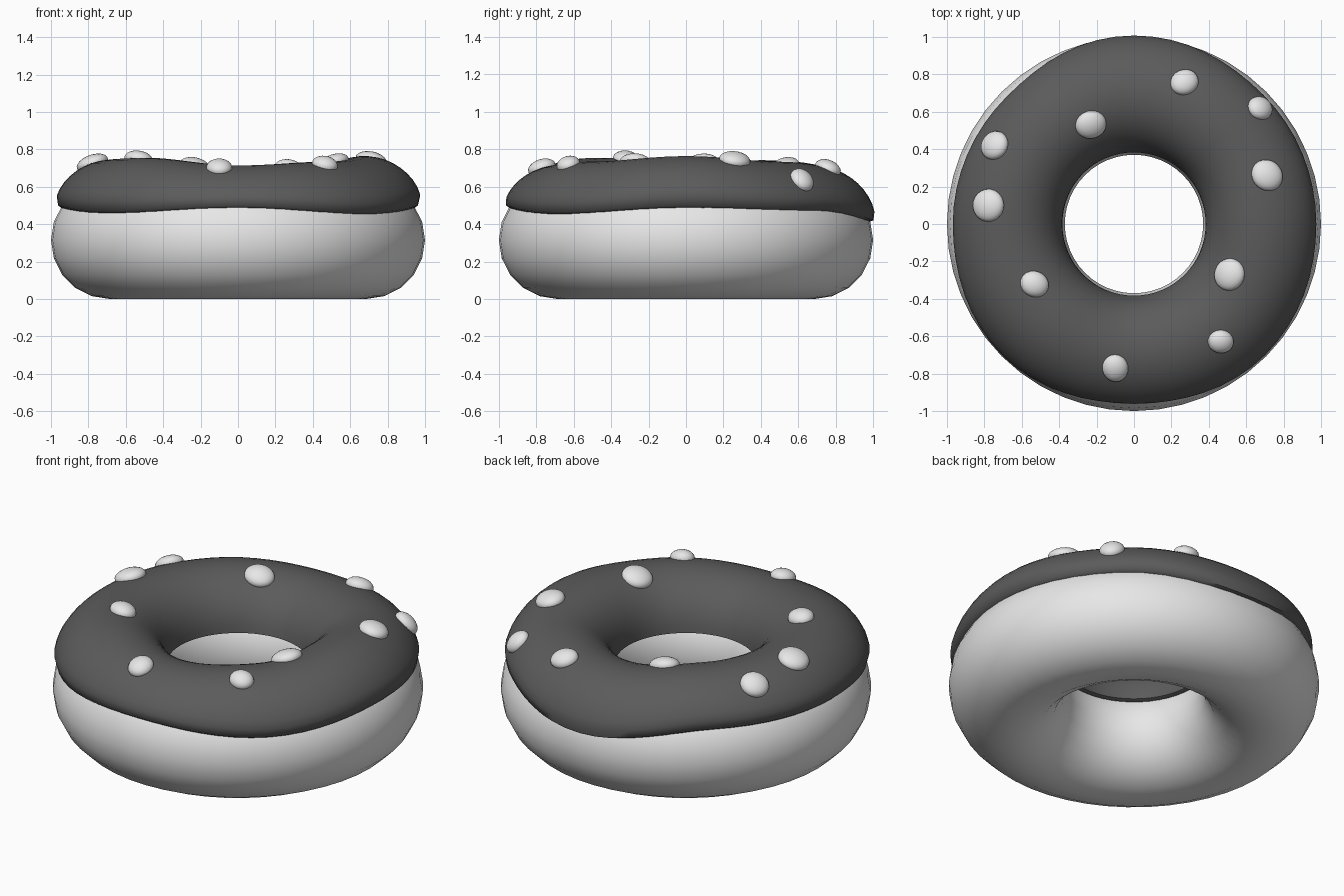
import bpy, bmesh, random
from math import sin, cos, pi, asin, atan2, hypot, tau
from mathutils import Vector, Matrix

cube = bpy.data.objects.get("Cube")
if cube:
    bpy.data.objects.remove(cube, do_unlink=True)
random.seed(4)

RING, TUBE, MID = 0.685, 0.315, 0.315
LIP = 0.333
SEGMENTS, STEPS = 64, 20
# Lip height and crown height every 45 degrees, counter-clockwise from +x
LIP_HEIGHTS = [0.50, 0.485, 0.42, 0.505, 0.50, 0.47, 0.50, 0.465]
CROWN_HEIGHTS = [0.765, 0.735, 0.71, 0.74, 0.745, 0.755, 0.715, 0.735]


def material(name, value):
    mat = bpy.data.materials.new(name)
    mat.use_nodes = True
    colour = (value, value, value, 1)
    mat.diffuse_color = colour
    mat.node_tree.nodes["Principled BSDF"].inputs["Base Color"].default_value = colour
    return mat


def finish(obj, mat):
    obj.data.materials.append(mat)
    bpy.ops.object.select_all(action='DESELECT')
    obj.select_set(True)
    bpy.context.view_layer.objects.active = obj
    bpy.ops.object.shade_smooth_by_angle(angle=pi / 3)


def add_mesh(name, bm, mat):
    bmesh.ops.recalc_face_normals(bm, faces=bm.faces)
    mesh = bpy.data.meshes.new(name)
    bm.to_mesh(mesh)
    bm.free()
    obj = bpy.data.objects.new(name, mesh)
    bpy.context.collection.objects.link(obj)
    finish(obj, mat)
    return obj


def around(values, angle):
    """Smoothly blend a list of values spread round the ring."""
    place = (angle % tau) / tau * len(values)
    i = int(place)
    blend = (1 - cos((place - i) * pi)) / 2
    a, b = values[i % len(values)], values[(i + 1) % len(values)]
    return a + (b - a) * blend


def icing_point(angle, t, radius=None):
    """Point on the icing: t runs from the outer lip to the inner lip."""
    start = asin((around(LIP_HEIGHTS, angle) - MID) / LIP)
    end = pi - asin((0.455 - MID) / LIP)
    phi = start + (end - start) * t
    if radius is None:
        rise = around(CROWN_HEIGHTS, angle) - MID - LIP
        radius = LIP + rise * max(sin(pi * t), 0) ** (0.5 + 0.5 * t)
    r = RING + radius * cos(phi)
    return Vector((r * cos(angle), r * sin(angle), MID + radius * sin(phi)))


pale = material("pale grey", 0.8)
dark = material("dark grey", 0.105)

# Dough ring
bpy.ops.mesh.primitive_torus_add(major_segments=48, minor_segments=20,
                                 major_radius=RING, minor_radius=TUBE,
                                 location=(0, 0, MID))
dough = bpy.context.object
dough.name = "dough_ring"
finish(dough, pale)

# Icing with a wavy lip, closed underneath inside the dough
bm = bmesh.new()
rings = []
for s in range(SEGMENTS):
    angle = tau * s / SEGMENTS
    points = [icing_point(angle, i / STEPS) for i in range(STEPS + 1)]
    points += [icing_point(angle, 1, 0.29), icing_point(angle, 0.5, 0.25),
               icing_point(angle, 0, 0.29)]
    rings.append([bm.verts.new(p) for p in points])
for s, ring in enumerate(rings):
    following = rings[(s + 1) % SEGMENTS]
    for i in range(len(ring)):
        j = (i + 1) % len(ring)
        bm.faces.new((ring[i], following[i], following[j], ring[j]))
add_mesh("icing", bm, dark)

# Topping drops half sunk in the icing: x, y, size
drops = [(0.27, 0.76, 0.078), (0.675, 0.62, 0.075), (0.71, 0.26, 0.088),
         (0.51, -0.27, 0.087), (0.465, -0.63, 0.07), (-0.10, -0.77, 0.076),
         (-0.53, -0.32, 0.078), (-0.78, 0.10, 0.088), (-0.745, 0.42, 0.08),
         (-0.23, 0.53, 0.085)]
for n, (x, y, size) in enumerate(drops):
    angle, r = atan2(y, x), hypot(x, y)
    t = min((i / 200 for i in range(8, 160)),
            key=lambda k: abs(icing_point(angle, k).xy.length - r))
    centre = icing_point(angle, t)
    along = icing_point(angle, t + 0.02) - icing_point(angle, t - 0.02)
    across = icing_point(angle + 0.02, t) - icing_point(angle - 0.02, t)
    normal = across.cross(along).normalized()
    if normal.z < 0:
        normal.negate()
    turn = normal.to_track_quat('Z', 'Y').to_matrix().to_4x4()
    spin = Matrix.Rotation(random.uniform(0, pi), 4, 'Z')
    shape = Matrix.Diagonal((size, size * random.uniform(0.88, 1), 0.046, 1))
    bm = bmesh.new()
    bmesh.ops.create_icosphere(bm, subdivisions=3, radius=1,
                               matrix=Matrix.Translation(centre) @ turn @ spin @ shape)
    add_mesh(f"topping_drop_{n + 1}", bm, pale)
